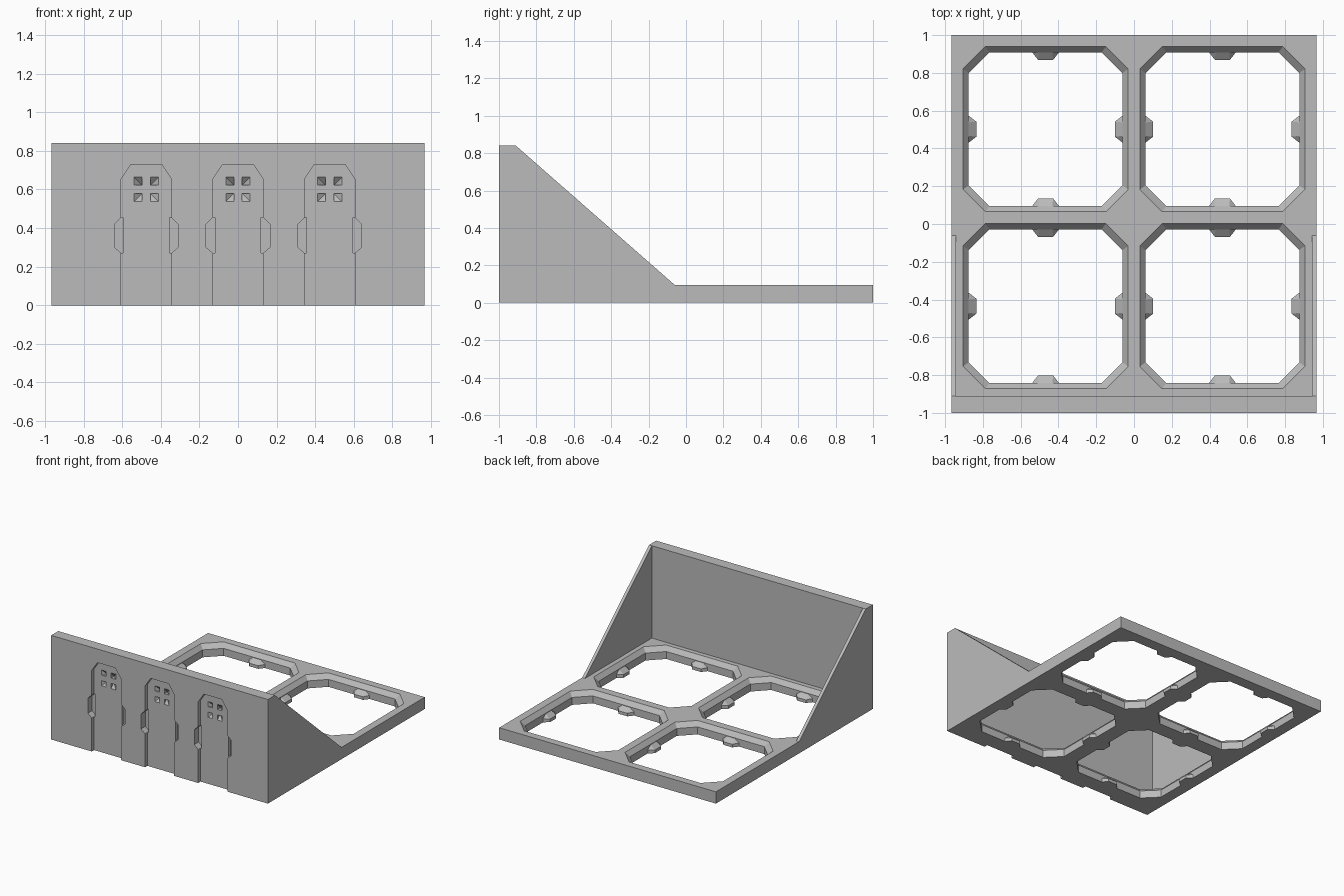
import bpy, bmesh
from mathutils import Vector, Matrix
from math import pi

cube = bpy.data.objects.get("Cube")
if cube:
    bpy.data.objects.remove(cube, do_unlink=True)

grey = bpy.data.materials.new("light_grey")
grey.use_nodes = True
grey.diffuse_color = (0.5, 0.5, 0.5, 1)
grey.node_tree.nodes["Principled BSDF"].inputs["Base Color"].default_value = (0.5, 0.5, 0.5, 1)


def hull(name, points):
    """Flat-faced convex solid around the points."""
    bm = bmesh.new()
    for p in points:
        bm.verts.new(p)
    bmesh.ops.convex_hull(bm, input=bm.verts)
    bmesh.ops.dissolve_limit(bm, angle_limit=0.01, verts=bm.verts, edges=bm.edges)
    bmesh.ops.recalc_face_normals(bm, faces=bm.faces)
    mesh = bpy.data.meshes.new(name)
    bm.to_mesh(mesh)
    bm.free()
    mesh.materials.append(grey)
    obj = bpy.data.objects.new(name, mesh)
    bpy.context.collection.objects.link(obj)
    return obj


def box(name, x0, x1, y0, y1, z0, z1):
    return hull(name, [(x, y, z) for x in (x0, x1) for y in (y0, y1) for z in (z0, z1)])


def combine(target, tool, operation="DIFFERENCE"):
    """Apply a boolean and discard the tool."""
    mod = target.modifiers.new("shape", "BOOLEAN")
    mod.operation = operation
    mod.solver = "EXACT"
    mod.object = tool
    bpy.context.view_layer.objects.active = target
    bpy.ops.object.modifier_apply(modifier=mod.name)
    bpy.data.objects.remove(tool, do_unlink=True)


def octagon(cx, cy, rx, ry, corner, z):
    return [(cx + sx * x, cy + sy * y, z) for sx in (-1, 1) for sy in (-1, 1)
            for x, y in ((rx, ry - corner), (rx - corner, ry))]


W, TOP, WALL, BEND = 0.967, 0.095, 0.84, -0.06

# Base plate with the sloping-sided front wall
frame = box("tile_frame", -W, W, -1, 1, 0, TOP)
section = [(-1, 0), (-1, WALL), (-0.91, WALL), (BEND, TOP), (BEND, 0)]
combine(frame, hull("wedge", [(x, y, z) for x in (-W, W) for y, z in section]), "UNION")
combine(frame, box("pocket", -0.942, 0.942, -0.91, 0.02, TOP, 1))

# Four chamfered openings, each with four clip tabs
RX, RY, LIP = 0.407, 0.407, 0.06
for cx in (-0.468, 0.468):
    for cy in (-0.435, 0.502):
        inner = octagon(cx, cy, RX, RY, 0.11, -0.1) + octagon(cx, cy, RX, RY, 0.11, TOP + 0.02)
        combine(frame, hull("opening", inner))
        grow = 0.03 * (TOP + 0.01 - LIP) / (TOP - LIP)
        flare = octagon(cx, cy, RX, RY, 0.11, LIP)
        flare += octagon(cx, cy, RX + grow, RY + grow, 0.12, TOP + 0.01)
        combine(frame, hull("chamfer", flare))
        for turn in range(4):
            spin = Matrix.Translation((cx, cy, 0)) @ Matrix.Rotation(turn * pi / 2, 4, "Z")
            pts = []
            for s in (-1, 1):
                pts += [(RX + 0.005, s * 0.075, 0), (RX + 0.005, s * 0.075, 0.03),
                        (RX + 0.005, s * 0.035, LIP),
                        (RX - 0.04, s * 0.04, 0), (RX - 0.04, s * 0.04, 0.025)]
            hull("clip_tab", [spin @ Vector(p) for p in pts])

# Three recessed doors with side lugs and a four-pane window
DOOR = -0.97
for cx in (-0.475, 0, 0.475):
    outline = [(s * x, z) for s in (-1, 1) for x, z in ((0.13, -0.1), (0.13, 0.655), (0.08, 0.73))]
    combine(frame, hull("door", [(cx + x, y, z) for x, z in outline for y in (-1.1, DOOR)]))
    for s in (-1, 1):
        lug = [(0.12, 0.27), (0.13, 0.27), (0.165, 0.3), (0.165, 0.42), (0.13, 0.455), (0.12, 0.455)]
        combine(frame, hull("lug", [(cx + s * x, y, z) for x, z in lug for y in (-1.1, -0.945)]))
        for t in (-1, 1):
            near, far = 0.022, 0.068
            pane = [(near, near), (far, near), (near, far), (far, far)]
            pts = [(cx + s * x, DOOR - 0.004, 0.6 + t * z) for x, z in pane]
            pts.append((cx + s * near, DOOR + 0.035, 0.6 + t * near))
            combine(frame, hull("pane", pts))
